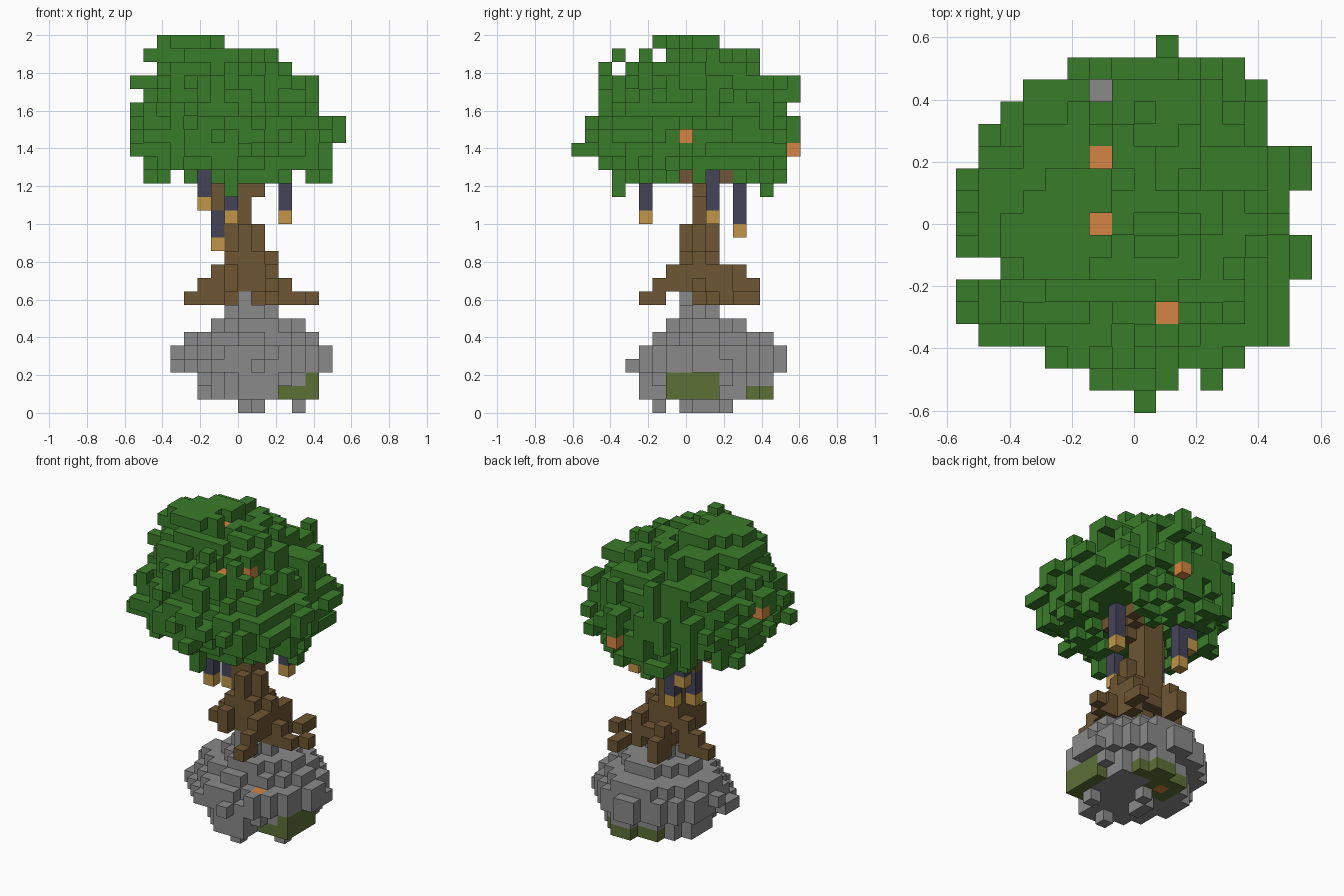
import bpy, bmesh, random

random.seed(11)
V = 2 / 28  # size of one block

cube = bpy.data.objects.get("Cube")
if cube:
    bpy.data.objects.remove(cube, do_unlink=True)


def material(name, *rgb):
    linear = [((c / 255 + 0.055) / 1.055) ** 2.4 for c in rgb] + [1]
    mat = bpy.data.materials.new(name)
    mat.use_nodes = True
    mat.diffuse_color = linear
    mat.node_tree.nodes["Principled BSDF"].inputs["Base Color"].default_value = linear
    return mat


LEAF = material("leaf green", 58, 124, 42)
FRUIT = material("fruit orange", 213, 133, 67)
BARK = material("bark brown", 110, 86, 52)
STONE = material("stone grey", 138, 138, 138)
MOSS = material("moss green", 93, 112, 54)
CORD = material("dark blue", 69, 68, 89)
GOLD = material("lamp gold", 193, 150, 72)


def build(name, cells):
    """Turn {block position: material} into a mesh of its exposed block faces."""
    bm = bmesh.new()
    mats = list(dict.fromkeys(cells.values()))
    corners = {}

    def vert(p):
        if p not in corners:
            corners[p] = bm.verts.new((p[0] * V, (p[1] - 0.5) * V, p[2] * V))
        return corners[p]

    for cell, mat in cells.items():
        for axis in range(3):
            for side in (0, 1):
                near = list(cell)
                near[axis] += 2 * side - 1
                if tuple(near) in cells:
                    continue
                ring = []
                for a, b in ((0, 0), (1, 0), (1, 1), (0, 1)):
                    p = list(cell)
                    p[axis] += side
                    p[(axis + 1) % 3] += a
                    p[(axis + 2) % 3] += b
                    ring.append(vert(tuple(p)))
                face = bm.faces.new(ring if side else ring[::-1])
                face.material_index = mats.index(mat)
    mesh = bpy.data.meshes.new(name)
    bm.to_mesh(mesh)
    bm.free()
    for mat in mats:
        mesh.materials.append(mat)
    obj = bpy.data.objects.new(name, mesh)
    bpy.context.collection.objects.link(obj)


def box(x0, x1, y0, y1, z0, z1):
    return [(x, y, z) for x in range(x0, x1 + 1)
            for y in range(y0, y1 + 1) for z in range(z0, z1 + 1)]


def rounded_layer(x0, x1, y0, y1, z, rough, power):
    """Blocks of one layer inside a rough superellipse."""
    kept = []
    for x, y, z in box(x0, x1, y0, y1, z, z):
        u = abs(2 * x - x0 - x1) / (x1 - x0 + 1)
        w = abs(2 * y - y0 - y1) / (y1 - y0 + 1)
        if u ** power + w ** power < 1.03 - rough * random.random():
            kept.append((x, y, z))
    return kept


# Rock: rounded layers from the bottom up, moss low on one side
rock_layers = [(-3, 5, -3, 6), (-3, 5, -3, 6), (-5, 6, -4, 7), (-5, 6, -3, 7),
               (-4, 5, -2, 6), (-2, 4, -1, 4), (-1, 2, 0, 2), (0, 0, 0, 0)]
rock = {}
for z, layer in enumerate(rock_layers, 1):
    for x, y, z in rounded_layer(*layer, z, 0.15, 1.65):
        if not (z == 1 and x >= 3 and y < -1):
            rock[x, y, z] = STONE
rock.update({c: STONE for c in box(3, 4, -1, 0, 1, 1) + box(5, 5, -1, 2, 1, 2)})
for x, y in ((4, 0), (1, -2), (0, 1), (0, 2), (1, 3)):
    rock[x, y, 0] = STONE
for x, y, z in rock:
    flank = z in (1, 2) and x == 5 and -1 <= y <= 2
    front_edge = z == 1 and x >= 3 and y == -1
    skirt = z == 1 and y >= 5 and x >= -1
    belly = z == 1 and -1 <= x <= 1 and 3 <= y
    if flank or front_edge or skirt or belly:
        rock[x, y, z] = MOSS
rock.update({c: STONE for c in ((-2, 6, 4), (3, -3, 4), (4, -2, 4))})
rock[3, -2, 4] = FRUIT
rock[0, 4, 1] = FRUIT
build("rock", rock)

# Trunk: stepped core, stepped roots and short branches
core = [(0, 2, 1, 2, 8, 8), (-1, 2, 0, 3, 9, 9), (-1, 2, 0, 2, 10, 10),
        (-1, 2, 1, 1, 11, 11), (-1, 1, 0, 2, 11, 11), (-1, 1, 1, 1, 12, 13),
        (0, 0, 0, 0, 12, 13), (-1, 0, 1, 2, 12, 18)]
roots = [  # x, y, bottom, top
    (-2, 2, 8, 10), (-3, 2, 8, 9), (-4, 2, 8, 8),
    (-1, 4, 8, 10), (-1, 5, 8, 9),
    (3, 1, 8, 9), (4, 1, 8, 8), (5, 2, 8, 8),
    (2, -1, 9, 10), (2, -2, 8, 9), (2, -3, 8, 8),
    (2, 3, 8, 10), (3, 4, 8, 8), (3, 5, 8, 8), (-1, -1, 9, 10)]
branches = [(-2, 1, 15, 17), (1, 1, 16, 17), (2, 1, 17, 17), (2, 0, 17, 17),
            (1, 2, 17, 17), (2, 3, 17, 18)]
trunk = {c: BARK for b in core for c in box(*b)}
for x, y, low, high in roots + branches:
    trunk.update({c: BARK for c in box(x, x, y, y, low, high)})
build("trunk", trunk)

# Canopy: rough layers, trimmed to the outline of the crown
crown_layers = [(-7, 6, -5, 7), (-7, 6, -6, 7), (-8, 6, -7, 7), (-8, 7, -8, 8),
                (-8, 7, -7, 8), (-8, 6, -6, 7), (-7, 5, -6, 8), (-8, 5, -6, 7),
                (-6, 3, -6, 5), (-7, 2, -4, 5), (-6, -1, -2, 2)]
outline = [(0, 0), (-2, 1), (-4, 4), (-7, 6), (-8, 6), (-8, 6), (-6, 7), (-8, 7),
           (-8, 6), (-8, 6), (-8, 7), (-7, 7), (-7, 5), (-6, 5), (-5, 5),
           (-3, 4), (1, 1)]


def in_outline(x, y):
    low, high = outline[y + 8]
    return low <= x <= high and (x, y) != (-2, 6)


crown = {}
for z, layer in enumerate(crown_layers, 17):
    for x, y, z in rounded_layer(*layer, z, 0.5, 2.3):
        gap = (x in (-5, 4) or (x == -3 and y < 5) or (x > 2 and y in (0, 2, 3))
               or random.random() < 0.4)
        notch = (y, z) in ((-4, 26), (-2, 26), (-5, 25))
        if in_outline(x, y) and not notch and not (z == 17 and gap):
            crown[x, y, z] = LEAF
# Loose leaf blocks fill the outline; missing ones pit the top
for x, y, _ in box(-8, 7, -8, 8, 0, 0):
    column = [z for z in range(17, 28) if (x, y, z) in crown]
    if not in_outline(x, y):
        continue
    if not column:
        crown[x, y, random.choice((19, 20, 21))] = LEAF
    elif len(column) > 4 and max(column) < 27 and random.random() < 0.3:
        del crown[x, y, max(column)]
crown.update({c: LEAF for c in (
    (3, -7, 20), (-1, -5, 16), (-1, -5, 17), (-1, 6, 16), (-1, 6, 17),
    (-7, 0, 26), (-8, -1, 24), (5, -1, 24), (2, 0, 26), (0, -6, 25),
    (0, -5, 26))})
# Fruit at the bottom of small pits in the crown
for x, y in ((-2, 3), (-2, 0), (1, -4)):
    top = max(z for z in range(16, 28) if (x, y, z) in crown)
    del crown[x, y, top]
    crown[x, y, top - 1] = FRUIT
    for dx, dy in ((1, 0), (-1, 0), (0, 1), (0, -1)):
        crown[x + dx, y + dy, top - 1] = LEAF
# Fruit on the flanks, each tucked behind nearby leaves
for c in box(6, 7, 0, 0, 20, 20) + box(2, 3, -3, -3, 24, 25) + [(3, -4, 25)]:
    crown.pop(c, None)
crown.update({c: FRUIT for c in ((1, 8, 19), (5, 0, 20), (-8, 0, 21), (2, -2, 24))})
crown.update({c: LEAF for c in box(1, 1, 8, 8, 20, 21) + box(1, 1, 8, 8, 23, 24) + [
    (-8, 0, 22), (-8, -1, 21), (6, 0, 21), (6, -1, 20),
    (2, -2, 25), (2, -4, 24), (4, -2, 24)]})
build("canopy", crown)

# Hanging lanterns: dark cord with a gold lamp at the end
for n, (x, y, lamp, top) in enumerate(((-3, 4, 15, 17), (-2, 1, 12, 14),
                                       (-1, -3, 14, 17), (3, 2, 14, 17),
                                       (-2, 4, 13, 17)), 1):
    lantern = {c: CORD for c in box(x, x, y, y, lamp + 1, top)}
    lantern[x, y, lamp] = GOLD
    build(f"hanging_lantern_{n}", lantern)
